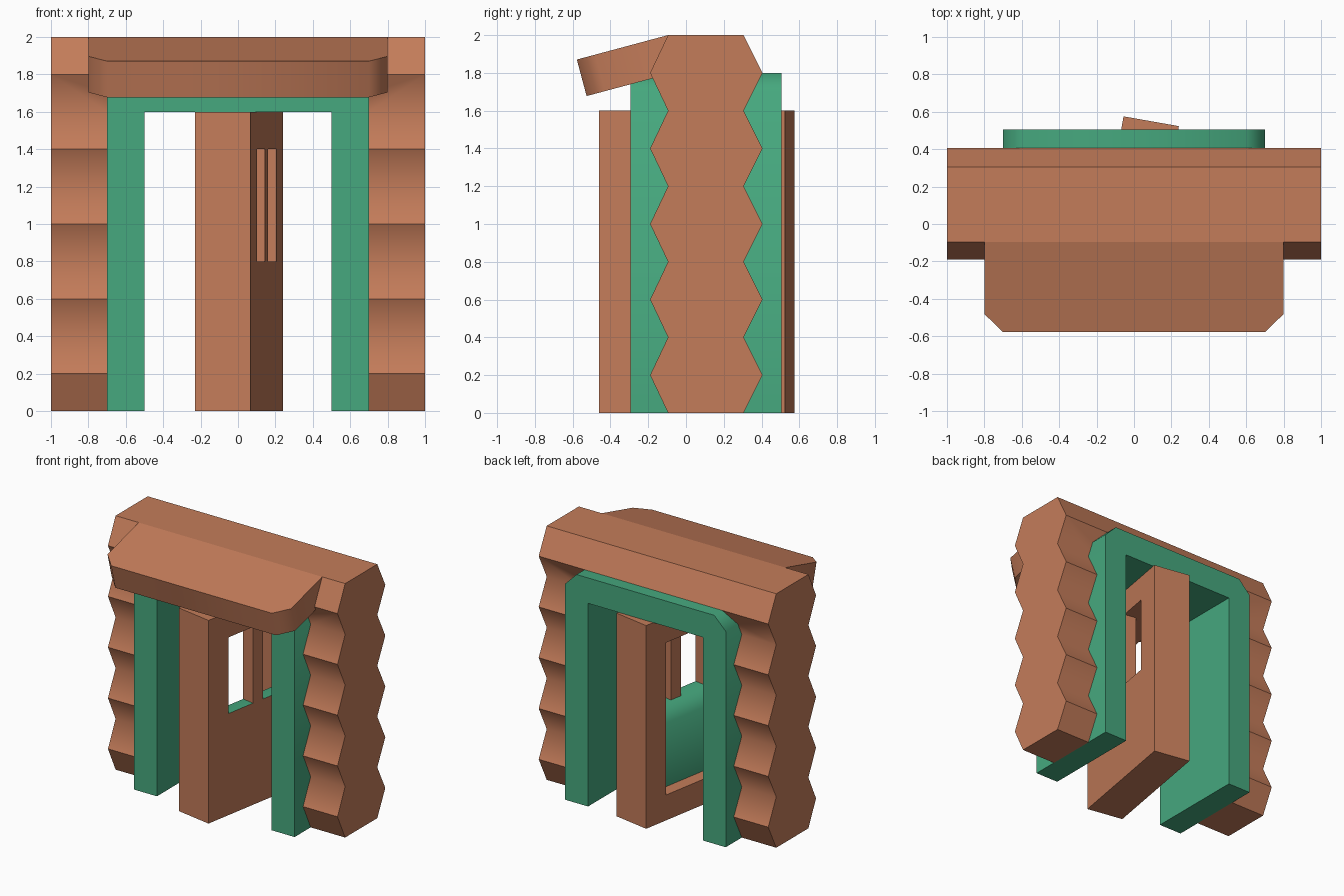
import bpy, bmesh, math
from mathutils import Vector

if "Cube" in bpy.data.objects:
    bpy.data.objects.remove(bpy.data.objects["Cube"])


def material(name, rgb):
    m = bpy.data.materials.new(name)
    m.diffuse_color = (*rgb, 1)
    m.use_nodes = True
    m.node_tree.nodes["Principled BSDF"].inputs["Base Color"].default_value = m.diffuse_color
    return m


CLAY = material("terracotta", (0.552, 0.202, 0.102))
GREEN = material("green", (0.061, 0.392, 0.209))


def shade(obj):
    """Smooth the chamfers and the shallow valleys, keep every other edge sharp."""
    bm = bmesh.new()
    bm.from_mesh(obj.data)
    bmesh.ops.recalc_face_normals(bm, faces=bm.faces)
    for f in bm.faces:
        f.smooth = True
    for e in bm.edges:
        a = math.degrees(e.calc_face_angle_signed(math.pi))
        e.smooth = -60 < a < 50
    bm.to_mesh(obj.data)
    bm.free()


def prism(name, pts, axis, lo, hi, mat):
    """Extrude a 2D profile along axis x, y or z (profile in the other two axes)."""
    def place(p, t):
        return {"x": (t, p[0], p[1]), "y": (p[0], t, p[1]), "z": (p[0], p[1], t)}[axis]
    bm = bmesh.new()
    base = bm.faces.new([bm.verts.new(place(p, lo)) for p in pts])
    ext = bmesh.ops.extrude_face_region(bm, geom=[base], use_keep_orig=True)
    verts = [g for g in ext["geom"] if isinstance(g, bmesh.types.BMVert)]
    bmesh.ops.translate(bm, verts=verts, vec=Vector(place((0, 0), hi - lo)))
    bmesh.ops.recalc_face_normals(bm, faces=bm.faces)
    me = bpy.data.meshes.new(name)
    bm.to_mesh(me)
    bm.free()
    me.materials.append(mat)
    obj = bpy.data.objects.new(name, me)
    bpy.context.collection.objects.link(obj)
    shade(obj)
    return obj


def rect(a0, a1, b0, b1):
    return [(a0, b0), (a1, b0), (a1, b1), (a0, b1)]


def cut(obj, cutter):
    """Apply a boolean difference and drop the cutter."""
    mod = obj.modifiers.new("cut", "BOOLEAN")
    mod.operation, mod.solver, mod.object = "DIFFERENCE", "EXACT", cutter
    dg = bpy.context.evaluated_depsgraph_get()
    me = bpy.data.meshes.new_from_object(obj.evaluated_get(dg))
    obj.modifiers.clear()
    obj.data = me
    bpy.data.objects.remove(cutter)
    shade(obj)


# Log wall: zigzag side profile with a doorway cut out
front = [(-0.19 if i % 2 else -0.095, 0.2 * i) for i in range(11)]
back = [(0.405 if i % 2 else 0.305, 0.2 * i) for i in reversed(range(11))]
wall = prism("log_wall", front + back, "x", -1, 1, CLAY)
cut(wall, prism("doorway_cutter", rect(-0.7, 0.7, -0.5, 1.7), "y", -1, 1, CLAY))

# Green door frame with chamfered top corners
half = [(0.5, 0), (0.7, 0), (0.7, 1.7), (0.6, 1.8)]
inner = [(-0.5, 1.6), (0.5, 1.6)]
outline = half + [(-x, z) for x, z in reversed(half)] + inner
prism("door_frame", outline, "y", -0.295, 0.505, GREEN)

# Sloping awning with chamfered front corners
side = [(0.8, 0), (0.8, -0.4), (0.7, -0.5)]
awning = prism("awning", side + [(-x, y) for x, y in reversed(side)], "z", -0.2, 0, CLAY)
awning.location = (0, -0.095, 2.0)
awning.rotation_euler.x = math.radians(15)

# Open door: recessed on the left side, window through above
door = prism("door", rect(-0.15, 0.15, -0.5, 0.5), "z", 0, 1.6, CLAY)
void = [(-0.2, 0.2), (-0.05, 0.2), (-0.05, 0.7), (0.05, 0.8),
        (0.2, 0.8), (0.2, 1.4), (-0.2, 1.4)]
cut(door, prism("recess_cutter", void, "y", -0.3, 0.3, CLAY))

# Green paint on the recessed panel and the window sill
door.data.materials.clear()
door.data.materials.append(CLAY)
door.data.materials.append(GREEN)
for p in door.data.polygons:
    c, n = p.center, p.normal
    sill = n.z > 0.5 and 0.6 < c.z < 0.9
    panel = n.x < -0.9 and c.x > -0.1
    p.material_index = 1 if sill or panel else 0

# Window bar
bar = prism("window_bar", rect(0.05, 0.15, -0.05, 0.05), "z", 0.8, 1.4, CLAY)

for o in (door, bar):
    o.location = (0.005, 0.057, 0)
    o.rotation_euler.z = math.radians(-10)
